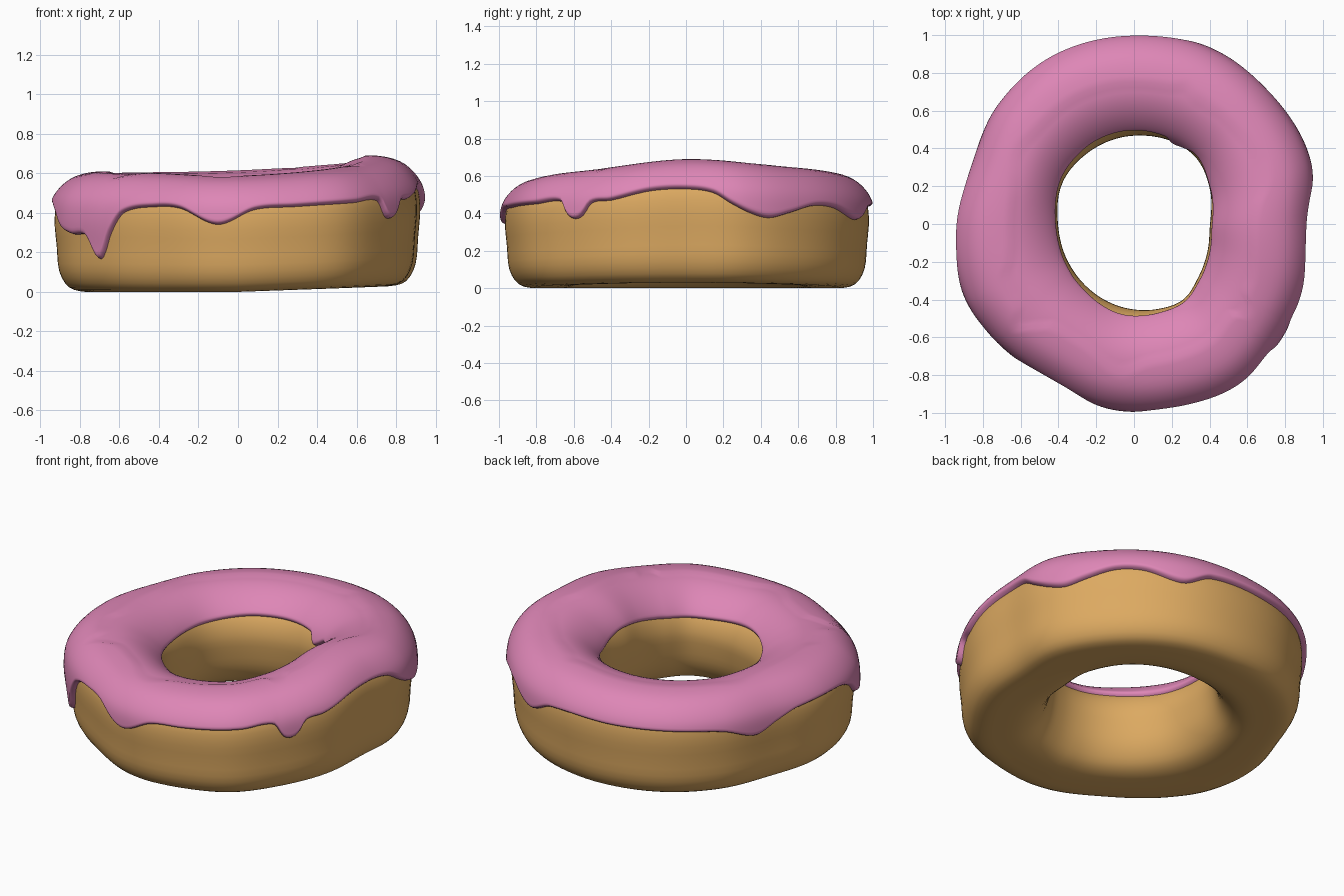
import bpy, bmesh
from math import cos, sin, pi, radians, sqrt

if "Cube" in bpy.data.objects:
    bpy.data.objects.remove(bpy.data.objects["Cube"])


def curve(keys, period):
    """Smooth periodic interpolation through (position, value) pairs."""
    n = len(keys)

    def key(i):
        return keys[i % n][0] + period * (i // n), keys[i % n][1]

    def slope(i):
        (a, va), (b, vb) = key(i - 1), key(i + 1)
        return (vb - va) / (b - a)

    def f(x):
        x = (x - keys[0][0]) % period + keys[0][0]
        i = max(j for j in range(n) if keys[j][0] <= x + 1e-9)
        (a, va), (b, vb) = key(i), key(i + 1)
        h = b - a
        t = (x - a) / h
        return ((2*t**3 - 3*t*t + 1) * va + (t**3 - 2*t*t + t) * h * slope(i)
                + (3*t*t - 2*t**3) * vb + (t**3 - t*t) * h * slope(i + 1))
    return f


# Ring shape by angle in degrees: outer radius, hole radius, top height
outer = curve([(0, .93), (19, .985), (40, .995), (67, 1.01), (90, 1.0), (117, .99),
               (138, .955), (159, .91), (182, .95), (204, .97), (217, .955), (241, .935),
               (262, .98), (285, 1.0), (303, 1.02), (320, .985), (339, .96)], 360)
inner = curve([(0, .405), (25, .445), (50, .485), (90, .47), (126, .45), (149, .44),
               (180, .405), (211, .405), (235, .42), (270, .455), (286, .47),
               (303, .48), (320, .445), (342, .415)], 360)
top = curve([(0, .69), (45, .65), (90, .615), (135, .605), (180, .61), (225, .605),
             (270, .588), (315, .63)], 360)

# Height of the icing's lower edge, outside (with drips) and inside the hole
drip = curve([(0, .53), (9, .51), (15, .45), (21, .40), (27, .375), (34, .40), (44, .44),
              (53, .43), (66, .365), (76, .43), (100, .43), (125, .42), (138, .40),
              (150, .34), (159, .39), (168, .43), (188, .44), (197, .40), (203, .32),
              (209, .29), (216, .28), (221, .165), (226, .30), (231, .40), (243, .43),
              (252, .42), (264, .34), (275, .415), (287, .43), (306, .45), (317, .46),
              (320, .385), (322.5, .37), (325, .39), (328, .455), (335, .47), (348, .52)], 360)
inner_edge = curve([(0, .50), (30, .46), (50, .46), (58, .42), (64, .40), (70, .45),
                    (110, .46), (150, .44), (200, .43), (250, .45), (300, .44)], 360)

# Dough cross-section, 0 to 1 from hole to rim and from base to top
SEC = [(.5, 0), (.7, .0), (.86, .04), (.955, .18), (.98, .40), (1.0, .64), (.955, .82),
       (.78, .96), (.5, 1.0), (.27, .94), (.08, .80), (0, .62), (.01, .44), (.06, .24),
       (.17, .085), (.32, .015)]
N = len(SEC)
sec_u = curve([(i, p[0]) for i, p in enumerate(SEC)], N)
sec_v = curve([(i, p[1]) for i, p in enumerate(SEC)], N)


def section(deg):
    """Dough section at one angle: t -> (radius, height)."""
    ri, ro = inner(deg), outer(deg) - .022
    base = .03 * max(0, cos(radians(deg)))
    h = top(deg) - .03 - base
    return lambda t: (ri + (ro - ri) * sec_u(t), base + h * max(0, sec_v(t)))


def find(sec, z, lo, hi):
    """Section parameter between lo (below) and hi (above) at height z."""
    for _ in range(18):
        mid = (lo + hi) / 2
        if sec(mid)[1] < z:
            lo = mid
        else:
            hi = mid
    return lo


def loft(name, rings, closed, color):
    """Skin a list of section rings around the full circle."""
    bm = bmesh.new()
    n, m = len(rings), len(rings[0])
    vs = []
    for i, ring in enumerate(rings):
        a = 2 * pi * i / n
        vs.append([bm.verts.new((r * cos(a), r * sin(a), z)) for r, z in ring])
    for i in range(n):
        p, q = vs[i], vs[(i + 1) % n]
        for j in range(m if closed else m - 1):
            k = (j + 1) % m
            f = bm.faces.new((p[j], q[j], q[k], p[k]))
            f.smooth = True
    me = bpy.data.meshes.new(name)
    bm.to_mesh(me)
    bm.free()
    mat = bpy.data.materials.new(name)
    mat.diffuse_color = color
    mat.use_nodes = True
    mat.node_tree.nodes["Principled BSDF"].inputs["Base Color"].default_value = mat.diffuse_color
    me.materials.append(mat)
    ob = bpy.data.objects.new(name, me)
    bpy.context.collection.objects.link(ob)
    return ob


# Dough ring
rings = []
for i in range(120):
    s = section(i * 3)
    rings.append([s(j * N / 48) for j in range(48)])
loft("dough", rings, True, (.72, .40, .12, 1))

# Icing: follows the dough between its edges, with a rounded lip on both
M = 36
rings = []
for i in range(360):
    s = section(i)
    t0 = find(s, drip(i), 2, 8)
    t1 = find(s, inner_edge(i), 13, 8)
    ring = []
    for j in range(M + 1):
        f = .5 - .5 * cos(pi * j / M)
        t = t0 + (t1 - t0) * f
        (r, z), (ra, za), (rb, zb) = s(t), s(t - .05), s(t + .05)
        dr, dz = rb - ra, zb - za
        length = sqrt(dr * dr + dz * dz) or 1
        e = min(1, min(f, 1 - f) / .03)
        d = -.012 + .042 * sqrt(e * (2 - e))
        if f > .5:
            d *= .75
        ring.append((r + d * dz / length, z - d * dr / length))
    rings.append(ring)
loft("icing", rings, False, (.73, .24, .47, 1))
